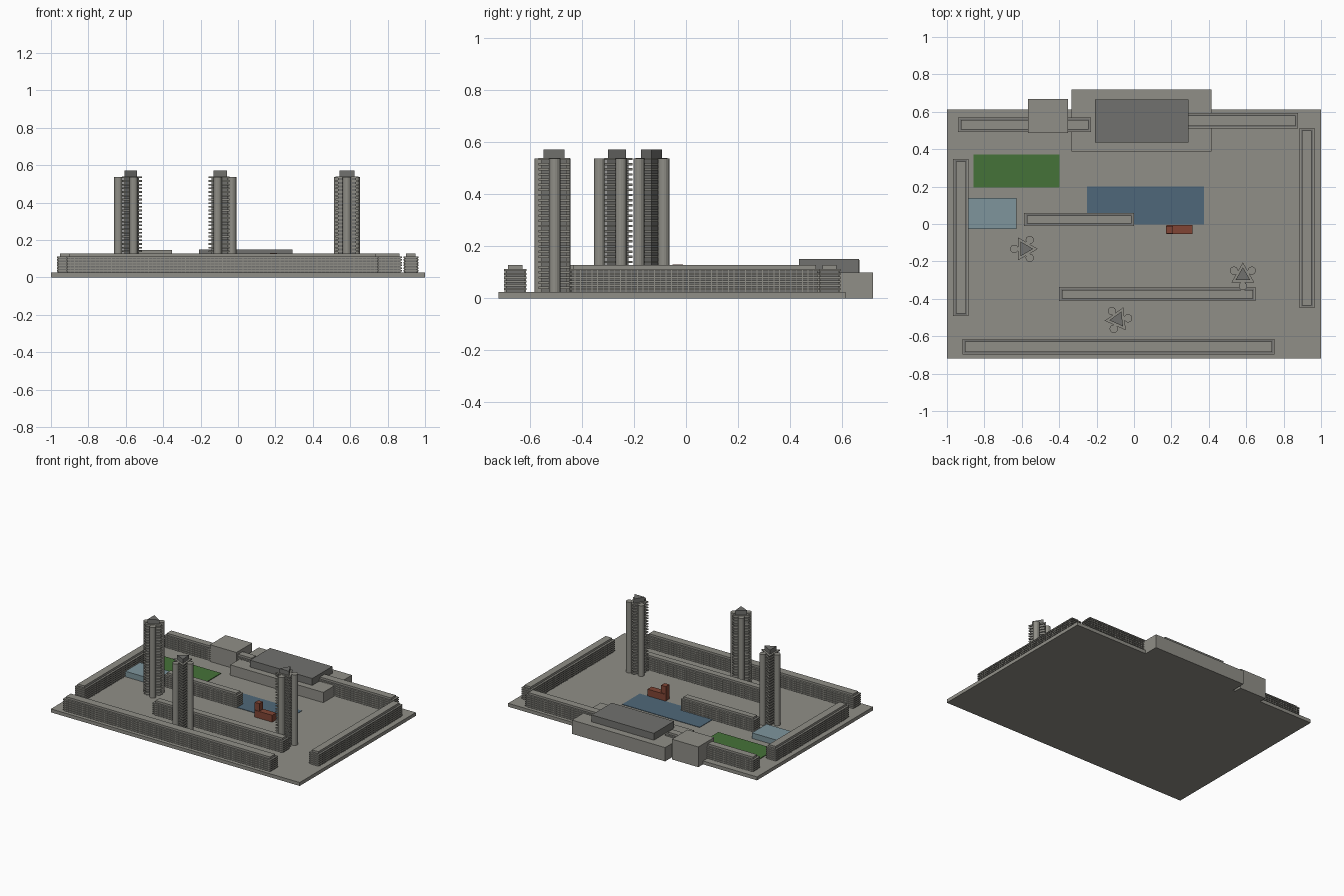
import bpy, bmesh
from math import cos, sin, pi, radians

if "Cube" in bpy.data.objects:
    bpy.data.objects.remove(bpy.data.objects["Cube"])

GROUND = 0.025


def material(name, rgb):
    m = bpy.data.materials.new(name)
    m.diffuse_color = (*rgb, 1)
    m.use_nodes = True
    m.node_tree.nodes["Principled BSDF"].inputs["Base Color"].default_value = m.diffuse_color
    return m


CONCRETE = material("concrete", (0.277, 0.272, 0.241))
DARK = material("dark_concrete", (0.167, 0.167, 0.157))


def finish(name, bm, mat=CONCRETE):
    bmesh.ops.recalc_face_normals(bm, faces=bm.faces[:])
    me = bpy.data.meshes.new(name)
    bm.to_mesh(me)
    bm.free()
    ob = bpy.data.objects.new(name, me)
    bpy.context.collection.objects.link(ob)
    me.materials.append(mat)
    return ob


def prism(bm, pts, z0, z1):
    lo = [bm.verts.new((x, y, z0)) for x, y in pts]
    hi = [bm.verts.new((x, y, z1)) for x, y in pts]
    bm.faces.new(lo[::-1])
    bm.faces.new(hi)
    n = len(pts)
    for i in range(n):
        j = (i + 1) % n
        bm.faces.new((lo[i], lo[j], hi[j], hi[i]))


def rect(x0, x1, y0, y1, inset=0):
    a, b, c, d = x0 + inset, x1 - inset, y0 + inset, y1 - inset
    return [(a, c), (b, c), (b, d), (a, d)]


def ngon(cx, cy, r, n, start=0):
    return [(cx + r * cos(start + 2 * pi * i / n),
             cy + r * sin(start + 2 * pi * i / n)) for i in range(n)]


def box(name, x0, x1, y0, y1, z0, z1, mat=CONCRETE):
    bm = bmesh.new()
    prism(bm, rect(x0, x1, y0, y1), z0, z1)
    return finish(name, bm, mat)


# Terrace block: dark recessed core, floor plates, dividing fins, set-back roof
def terrace(name, x0, x1, y0, y1, floors=6):
    top = 0.112
    bm = bmesh.new()
    prism(bm, rect(x0, x1, y0, y1, 0.007), GROUND, top)
    finish(name + "_core", bm, DARK)
    bm = bmesh.new()
    pitch = (top - GROUND) / floors
    for i in range(floors):
        z = GROUND + (i + 1) * pitch
        prism(bm, rect(x0, x1, y0, y1), z - pitch * 0.55, z)
    prism(bm, rect(x0, x1, y0, y1, 0.014), top, 0.127)
    # fins cross the block and divide the balconies on both long sides
    along_x = x1 - x0 > y1 - y0
    start, end = (x0, x1) if along_x else (y0, y1)
    count = round((end - start) / 0.022)
    for i in range(1, count):
        p = start + (end - start) * i / count
        r = ((p - 0.0015, p + 0.0015, y0 + 0.002, y1 - 0.002) if along_x
             else (x0 + 0.002, x1 - 0.002, p - 0.0015, p + 0.0015))
        prism(bm, rect(*r), GROUND, top - 0.002)
    return finish(name, bm)


# Triangular tower: core, balcony plates, three round shafts, dark roof cap
def tower(name, cx, cy, apex, floors=26):
    a = radians(apex)
    top = 0.54
    bm = bmesh.new()
    prism(bm, ngon(cx, cy, 0.056, 3, a), GROUND, top - 0.003)
    finish(name + "_core", bm, DARK)
    bm = bmesh.new()
    pitch = (top - GROUND) / floors
    for i in range(floors):
        z = GROUND + (i + 1) * pitch
        prism(bm, ngon(cx, cy, 0.071, 3, a), z - pitch * 0.45, z)
    finish(name + "_balconies", bm)
    bm = bmesh.new()
    prism(bm, ngon(cx, cy, 0.046, 3, a), top, 0.571)
    finish(name + "_cap", bm, DARK)
    bm = bmesh.new()
    for k in range(3):
        t = a + pi / 3 + k * 2 * pi / 3
        prism(bm, ngon(cx + 0.055 * cos(t), cy + 0.055 * sin(t), 0.022, 16),
              GROUND, top - 0.002)
    finish(name + "_shafts", bm)


# Podium
box("podium", -1, 1, -0.72, 0.613, 0, GROUND)

# Arts centre at the back
box("arts_centre_base", -0.335, 0.414, 0.388, 0.718, 0, 0.10)
box("arts_centre_hall", -0.208, 0.292, 0.435, 0.666, 0.10, 0.15, DARK)
box("school_block", -0.566, -0.353, 0.486, 0.667, 0, 0.147)

# Terraces
terrace("terrace_back_left", -0.94, -0.23, 0.492, 0.570)
terrace("terrace_back_right", 0.25, 0.877, 0.511, 0.593)
terrace("terrace_left", -0.967, -0.885, -0.493, 0.348)
terrace("terrace_right", 0.885, 0.964, -0.449, 0.513)
terrace("terrace_middle", -0.587, 0.0, -0.011, 0.060)
terrace("terrace_inner_front", -0.40, 0.649, -0.411, -0.338)
terrace("terrace_front", -0.918, 0.752, -0.699, -0.614)

# Towers
tower("tower_left", -0.585, -0.133, 0)
tower("tower_right", 0.582, -0.277, 90)
tower("tower_middle", -0.086, -0.510, 66)

# Garden, lake, glasshouse
box("lawn", -0.857, -0.397, 0.195, 0.372, GROUND, 0.03, material("grass", (0.06, 0.17, 0.04)))
box("lake", -0.25, 0.373, -0.003, 0.20, GROUND, 0.028, material("water", (0.078, 0.137, 0.192)))
box("glasshouse", -0.888, -0.628, -0.028, 0.14, GROUND, 0.065, material("glass", (0.21, 0.30, 0.335)))

# Brick church
brick = material("brick", (0.22, 0.06, 0.035))
box("church_nave", 0.175, 0.313, -0.054, -0.006, GROUND, 0.075, brick)
box("church_tower", 0.17, 0.208, -0.051, -0.011, GROUND, 0.130, brick)
